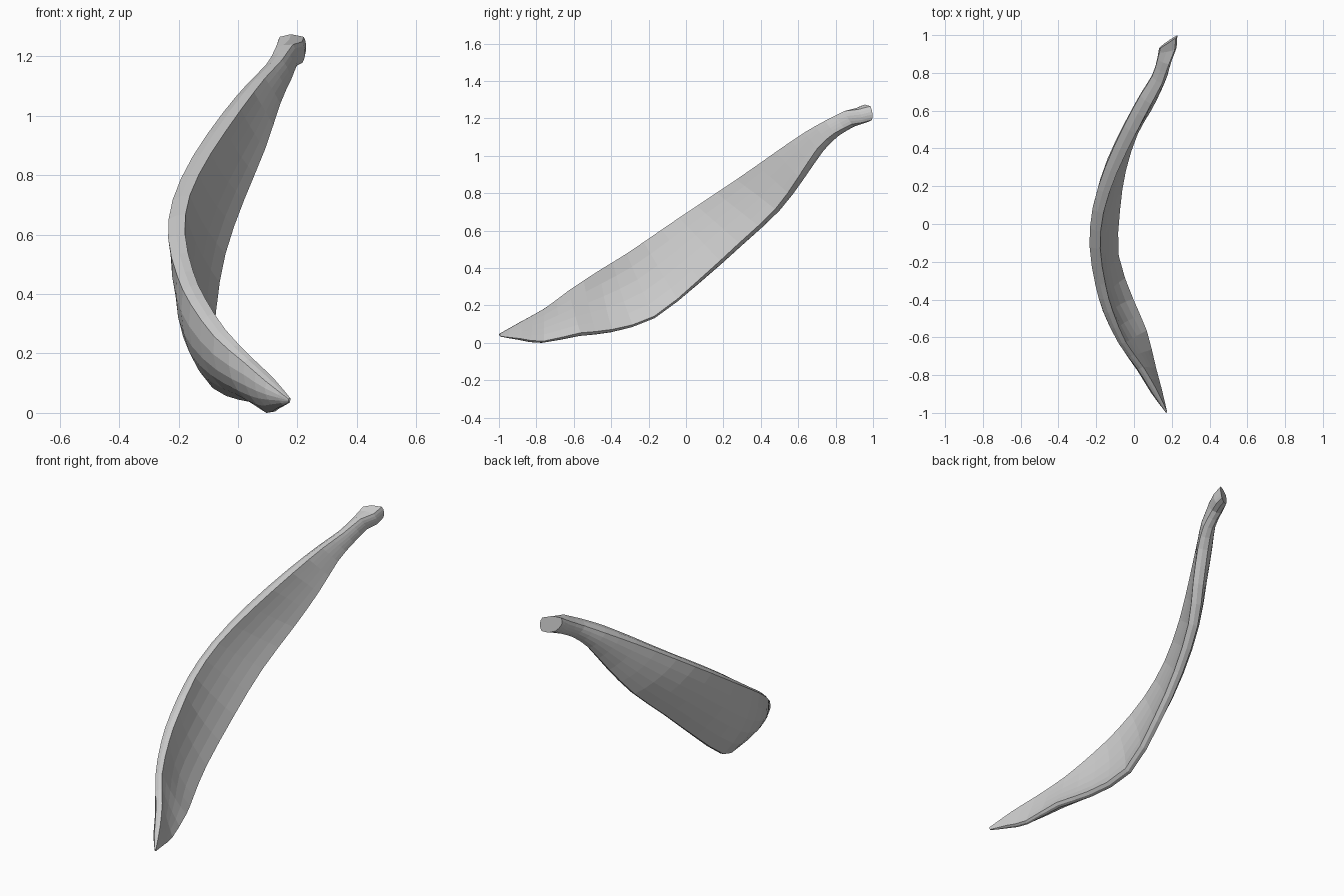
import bpy
import bmesh
from mathutils import Vector

if "Cube" in bpy.data.objects:
    bpy.data.objects.remove(bpy.data.objects["Cube"])

# Stations along the strip: upper outer edge, lower outer edge,
# outward bulge, wall thickness, how hollow the inner face is
STATIONS = [
    ((.17, -1, .05), (.17, -.995, .037), 0, .008, 0),
    ((.095, -.89, .108), (.13, -.89, .018), .02, .03, 0),
    ((.02, -.77, .173), (.095, -.77, .003), .03, .035, 0),
    ((-.08, -.635, .26), (.04, -.57, .04), .05, .045, .2),
    ((-.16, -.47, .37), (-.04, -.4, .06), .05, .053, .6),
    ((-.205, -.32, .465), (-.12, -.17, .135), .033, .056, .6),
    ((-.235, -.12, .59), (-.115, .08, .33), .026, .06, .5),
    ((-.22, .08, .72), (-.085, .3, .525), .025, .064, .45),
    ((-.153, .3, .865), (-.025, .5, .71), .022, .07, .4),
    ((-.053, .52, 1.01), (.045, .63, .88), .018, .076, .2),
    ((.033, .68, 1.112), (.1, .735, 1.03), .015, .075, -.2),
    ((.095, .78, 1.175), (.14, .82, 1.113), .012, .066, -.5),
    ((.125, .87, 1.228), (.155, .905, 1.162), .012, .066, -.7),
    ((.14, .932, 1.268), (.16, .955, 1.195), .018, .098, -.6),
]
N = 6  # points across the wall


def between(a, b, c, d):
    return (9 * (b + c) - a - d) / 16


# Smooth halfway stations
rows = [(Vector(u), Vector(l), *rest) for u, l, *rest in STATIONS]
fine = []
for i in range(len(rows) - 1):
    near = [rows[min(max(i + k, 0), len(rows) - 1)] for k in (-1, 0, 1, 2)]
    fine += [rows[i], tuple(between(*column) for column in zip(*near))]
fine.append(rows[-1])
last = len(fine) - 1


def section(i):
    """Closed ring: outer wall down, rounded lower rim, inner wall up, rounded upper rim."""
    upper, lower, bulge, thick, hollow = fine[i]
    across = lower - upper
    along = fine[min(i + 1, last)][0] - fine[max(i - 1, 0)][0]
    inward = -along.cross(across).normalized()
    if i >= last - 1:      # slanted stem end
        inward = Vector((.83, .55 if i == last else .15, 0)).normalized()
    outer, inner = [], []
    for k in range(N):
        s = k / (N - 1)
        arc = bulge * 4 * s * (1 - s)
        base = upper + across * s
        outer.append(base - inward * arc)
        inner.append(base + inward * (thick * (1 - .27 * s) - arc * hollow))
    edge = across.normalized() * thick * .1
    low_rim = (outer[-1] + inner[-1]) / 2 + edge
    top_rim = (outer[0] + inner[0]) / 2 - edge
    return outer + [low_rim] + inner[::-1] + [top_rim]


# Curved peel strip, lofted through the sections and capped at tip and stem
rings = [section(i) for i in range(last + 1)]
low = min(p.z for r in rings for p in r)
bm = bmesh.new()
loops = [[bm.verts.new(p - Vector((0, 0, low))) for p in r] for r in rings]
for a, b in zip(loops, loops[1:]):
    for k in range(len(a)):
        n = (k + 1) % len(a)
        bm.faces.new((a[k], a[n], b[n], b[k]))
bm.faces.new(loops[0][::-1])
bm.faces.new(loops[-1])
bmesh.ops.recalc_face_normals(bm, faces=bm.faces)

mesh = bpy.data.meshes.new("peel_strip")
bm.to_mesh(mesh)
bm.free()
peel = bpy.data.objects.new("peel_strip", mesh)
bpy.context.collection.objects.link(peel)
